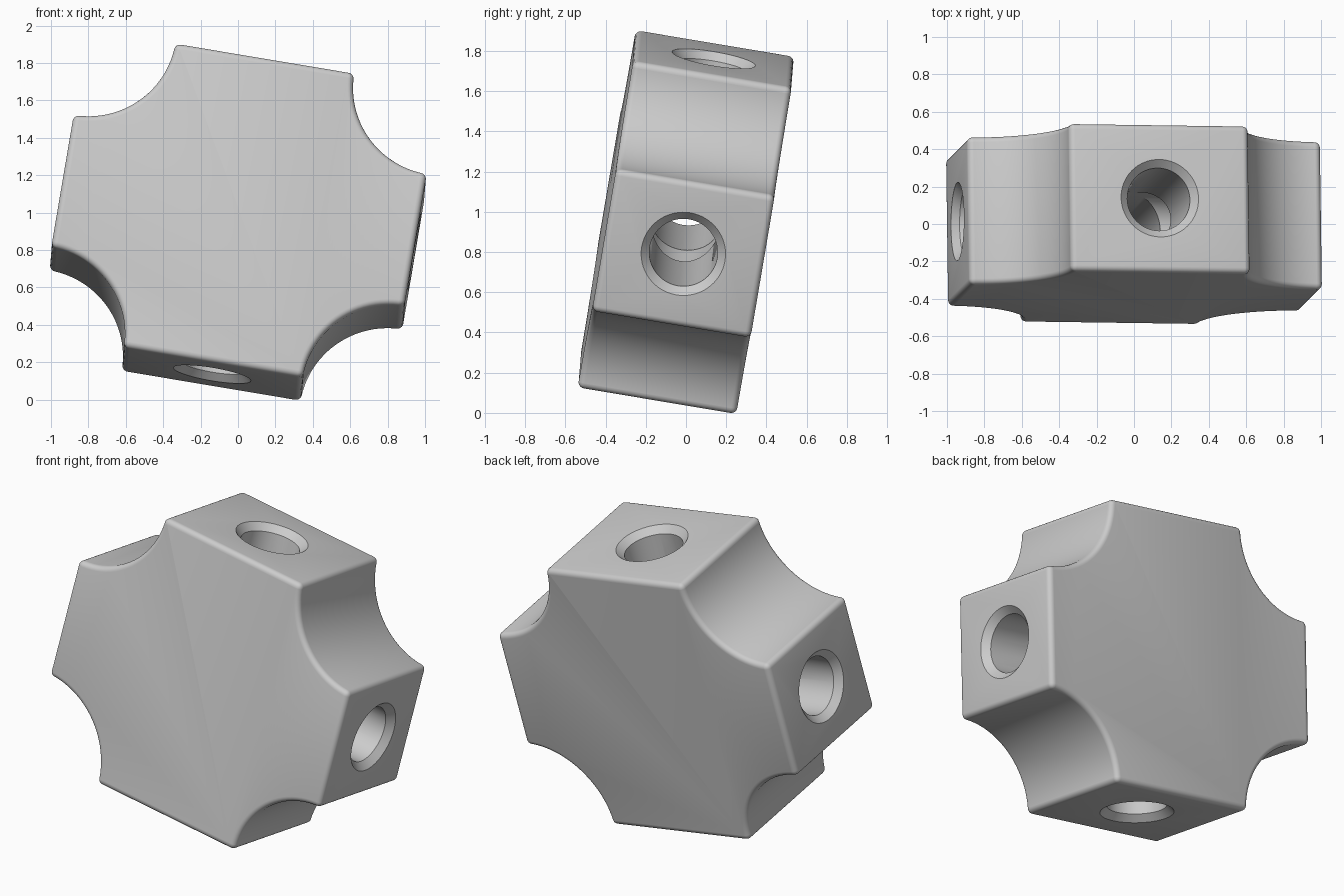
import bpy, bmesh, math
from mathutils import Matrix, Vector

cube = bpy.data.objects.get("Cube")
if cube:
    bpy.data.objects.remove(cube, do_unlink=True)

HALF_X, HALF_Z, HALF_Y = 0.957, 0.836, 0.40
SCOOP = 0.472          # radius of the concave corners
FILLET = 0.06
BORE, CHAMFER = 0.17, 0.04

grey = bpy.data.materials.new("light grey")
grey.use_nodes = True
colour = (0.6, 0.6, 0.6, 1)
grey.diffuse_color = colour
grey.node_tree.nodes["Principled BSDF"].inputs["Base Color"].default_value = colour


def to_object(name, bm):
    bmesh.ops.recalc_face_normals(bm, faces=bm.faces)
    mesh = bpy.data.meshes.new(name)
    bm.to_mesh(mesh)
    bm.free()
    mesh.materials.append(grey)
    obj = bpy.data.objects.new(name, mesh)
    bpy.context.collection.objects.link(obj)
    return obj


def bore_cutter(name, half_length, turn):
    """Round bar that flares at both ends to countersink the hole."""
    bm = bmesh.new()
    inner, outer = half_length - CHAMFER, half_length + 0.1
    flare = BORE + CHAMFER + 0.1
    sides, rings = 64, []
    for h, r in ((-outer, flare), (-inner, BORE), (inner, BORE), (outer, flare)):
        angles = [math.tau * i / sides for i in range(sides)]
        rings.append([bm.verts.new((r * math.cos(a), r * math.sin(a), h)) for a in angles])
    for low, high in zip(rings, rings[1:]):
        for i in range(sides):
            j = (i + 1) % sides
            bm.faces.new((low[i], low[j], high[j], high[i]))
    bm.faces.new(rings[0])
    bm.faces.new(rings[-1])
    bm.transform(turn)
    obj = to_object(name, bm)
    obj.hide_render = True
    return obj


# Block: rectangle with a quarter circle scooped out of each corner
bm = bmesh.new()
outline = []
steps = 24
for k, (sx, sz) in enumerate(((1, 1), (-1, 1), (-1, -1), (1, -1))):
    start = 1.5 * math.pi + k * math.pi / 2
    for i in range(steps + 1):
        a = start - i * math.pi / 2 / steps
        outline.append((sx * HALF_X + SCOOP * math.cos(a), sz * HALF_Z + SCOOP * math.sin(a)))
face = bm.faces.new([bm.verts.new((x, -HALF_Y, z)) for x, z in outline])
moved = bmesh.ops.extrude_face_region(bm, geom=[face])["geom"]
bmesh.ops.translate(bm, vec=(0, 2 * HALF_Y, 0),
                    verts=[v for v in moved if isinstance(v, bmesh.types.BMVert)])
block = to_object("cross_block", bm)
bpy.context.view_layer.objects.active = block
block.select_set(True)

# Rounded edges
fillet = block.modifiers.new("fillet", "BEVEL")
fillet.width = FILLET
fillet.segments = 5
fillet.limit_method = "ANGLE"
fillet.angle_limit = math.radians(40)
bpy.ops.object.modifier_apply(modifier=fillet.name)

# Two crossing through holes
cutters = (bore_cutter("upright_bore", HALF_Z, Matrix.Identity(4)),
           bore_cutter("sideways_bore", HALF_X, Matrix.Rotation(math.pi / 2, 4, "Y")))
for cutter in cutters:
    cut = block.modifiers.new(cutter.name, "BOOLEAN")
    cut.operation = "DIFFERENCE"
    cut.solver = "EXACT"
    cut.object = cutter
    bpy.ops.object.modifier_apply(modifier=cut.name)
    bpy.data.objects.remove(cutter, do_unlink=True)

# Tilt, then rest on the ground
block.data.transform(Matrix.Rotation(math.radians(13.5), 4, Vector((-1, 1, 0))))
lows = [min(v.co[i] for v in block.data.vertices) for i in range(3)]
highs = [max(v.co[i] for v in block.data.vertices) for i in range(3)]
block.data.transform(Matrix.Translation((-(lows[0] + highs[0]) / 2,
                                         -(lows[1] + highs[1]) / 2, -lows[2])))
bpy.ops.object.shade_smooth_by_angle(angle=math.radians(30))
